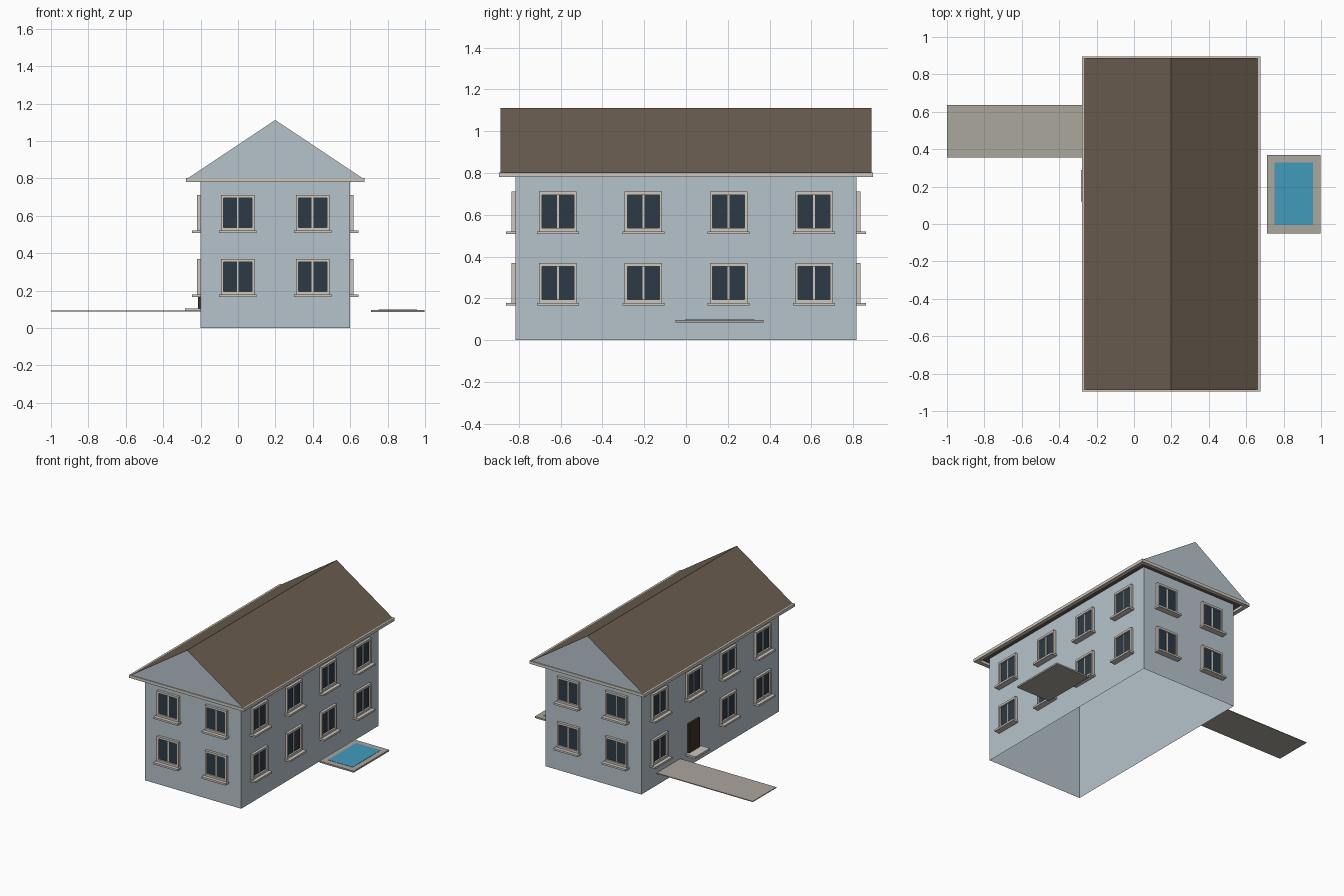
import bpy, bmesh, math
from mathutils import Matrix, Vector

if "Cube" in bpy.data.objects:
    bpy.data.objects.remove(bpy.data.objects["Cube"])


def material(name, r, g, b):
    m = bpy.data.materials.new(name)
    m.use_nodes = True
    m.diffuse_color = (r, g, b, 1)
    m.node_tree.nodes["Principled BSDF"].inputs["Base Color"].default_value = (r, g, b, 1)
    return m


WALL = material("pale blue wall", 0.47, 0.55, 0.60)
ROOF = material("brown roof", 0.148, 0.112, 0.082)
TRIM = material("light stone trim", 0.61, 0.57, 0.51)
GLASS = material("dark glass", 0.026, 0.042, 0.061)
STONE = material("grey paving", 0.41, 0.385, 0.335)
WATER = material("pool water", 0.053, 0.33, 0.51)
DOOR = material("dark wood door", 0.048, 0.032, 0.021)


def add_box(bm, x, y, z, mat=0):
    """Box from (min, max) ranges along each axis."""
    size = Vector((x[1] - x[0], y[1] - y[0], z[1] - z[0]))
    mid = Vector((sum(x), sum(y), sum(z))) / 2
    matrix = Matrix.Translation(mid) @ Matrix.Diagonal(size).to_4x4()
    verts = bmesh.ops.create_cube(bm, size=1, matrix=matrix)["verts"]
    for f in {f for v in verts for f in v.link_faces}:
        f.material_index = mat


def to_mesh(bm, name, mats):
    mesh = bpy.data.meshes.new(name)
    bm.to_mesh(mesh)
    bm.free()
    for m in mats:
        mesh.materials.append(m)
    return mesh


def link(name, mesh):
    ob = bpy.data.objects.new(name, mesh)
    bpy.context.collection.objects.link(ob)
    return ob


def box(name, x, y, z, mat):
    bm = bmesh.new()
    add_box(bm, x, y, z)
    return link(name, to_mesh(bm, name, [mat]))


def frame(bm, x, y, z, wx, wz, flat):
    """Rectangular ring of four bars; flat lays it in the xy plane."""
    a, b = (x, y) if flat else (x, z)
    bars = [((a[0], a[0] + wx), b), ((a[1] - wx, a[1]), b),
            ((a[0] + wx, a[1] - wx), (b[0], b[0] + wz)),
            ((a[0] + wx, a[1] - wx), (b[1] - wz, b[1]))]
    for p, q in bars:
        if flat:
            add_box(bm, p, q, z)
        else:
            add_box(bm, p, y, q)


CX, HX, HY = 0.199, 0.399, 0.816   # house centre and half sizes
EAVE = 0.80

# Walls: a shell open at the bottom and under the roof
bm = bmesh.new()
add_box(bm, (CX - HX, CX + HX), (-HY, HY), (0, EAVE))
bmesh.ops.delete(bm, geom=[f for f in bm.faces if abs(f.normal.z) > 0.5], context="FACES_ONLY")
link("walls", to_mesh(bm, "walls", [WALL]))

# Roof prism: brown slopes and soffit, wall-coloured gables
bm = bmesh.new()
ends = []
for y in (-0.888, 0.888):
    ends.append([bm.verts.new(p) for p in
                 ((CX - 0.468, y, EAVE), (CX + 0.468, y, EAVE), (CX, y, 1.112))])
bm.faces.new(ends[0])
bm.faces.new(ends[1][::-1])
for i in range(3):
    j = (i + 1) % 3
    bm.faces.new((ends[0][i], ends[1][i], ends[1][j], ends[0][j]))
bmesh.ops.recalc_face_normals(bm, faces=bm.faces)
for f in bm.faces:
    f.material_index = 1 if abs(f.normal.y) > 0.9 else 0
link("roof", to_mesh(bm, "roof", [ROOF, WALL]))

# Eave trim ring
bm = bmesh.new()
frame(bm, (CX - 0.477, CX + 0.477), (-0.895, 0.895), (0.78, EAVE + 0.002), 0.03, 0.03, True)
link("eave_trim", to_mesh(bm, "eave_trim", [TRIM]))

# Window: surround, mullion, sill and two panes, facing -y, origin at sill top
bm = bmesh.new()
frame(bm, (-0.09, 0.09), (-0.02, -0.001), (0, 0.19), 0.014, 0.016, False)
add_box(bm, (-0.005, 0.005), (-0.012, -0.001), (0.016, 0.174))
add_box(bm, (-0.1, 0.1), (-0.046, -0.001), (-0.014, 0))
for s in (-1, 1):
    add_box(bm, sorted((s * 0.005, s * 0.076)), (-0.007, -0.001), (0.016, 0.174), 1)
window_mesh = to_mesh(bm, "window", [TRIM, GLASS])


def window(name, x, y, z, turn):
    ob = link(name, window_mesh)
    ob.location = (x, y, z)
    ob.rotation_euler.z = math.radians(turn)


for floor, z in (("lower", 0.179), ("upper", 0.521)):
    for i, x in enumerate((CX - 0.2, CX + 0.2)):
        window(f"front_{floor}_window_{i}", x, -HY, z, 0)
        window(f"back_{floor}_window_{i}", x, HY, z, 180)
    for i, y in enumerate((-0.613, -0.204, 0.204, 0.613)):
        window(f"left_{floor}_window_{i}", CX + HX, y, z, 90)
        if not (floor == "lower" and i == 2):   # the door takes this place
            window(f"right_{floor}_window_{i}", CX - HX, y, z, -90)

# Entrance
WX = CX - HX
box("door", (WX - 0.014, WX - 0.001), (0.14, 0.268), (0.105, 0.325), DOOR)
box("door_step", (WX - 0.083, WX - 0.001), (0.12, 0.29), (0.09, 0.105), TRIM)
box("path", (-1, WX - 0.001), (0.355, 0.635), (0.088, 0.094), STONE)

# Pool
box("pool_border", (0.712, 0.997), (-0.05, 0.37), (0.085, 0.097), STONE)
box("pool_water", (0.752, 0.956), (-0.005, 0.328), (0.092, 0.099), WATER)
